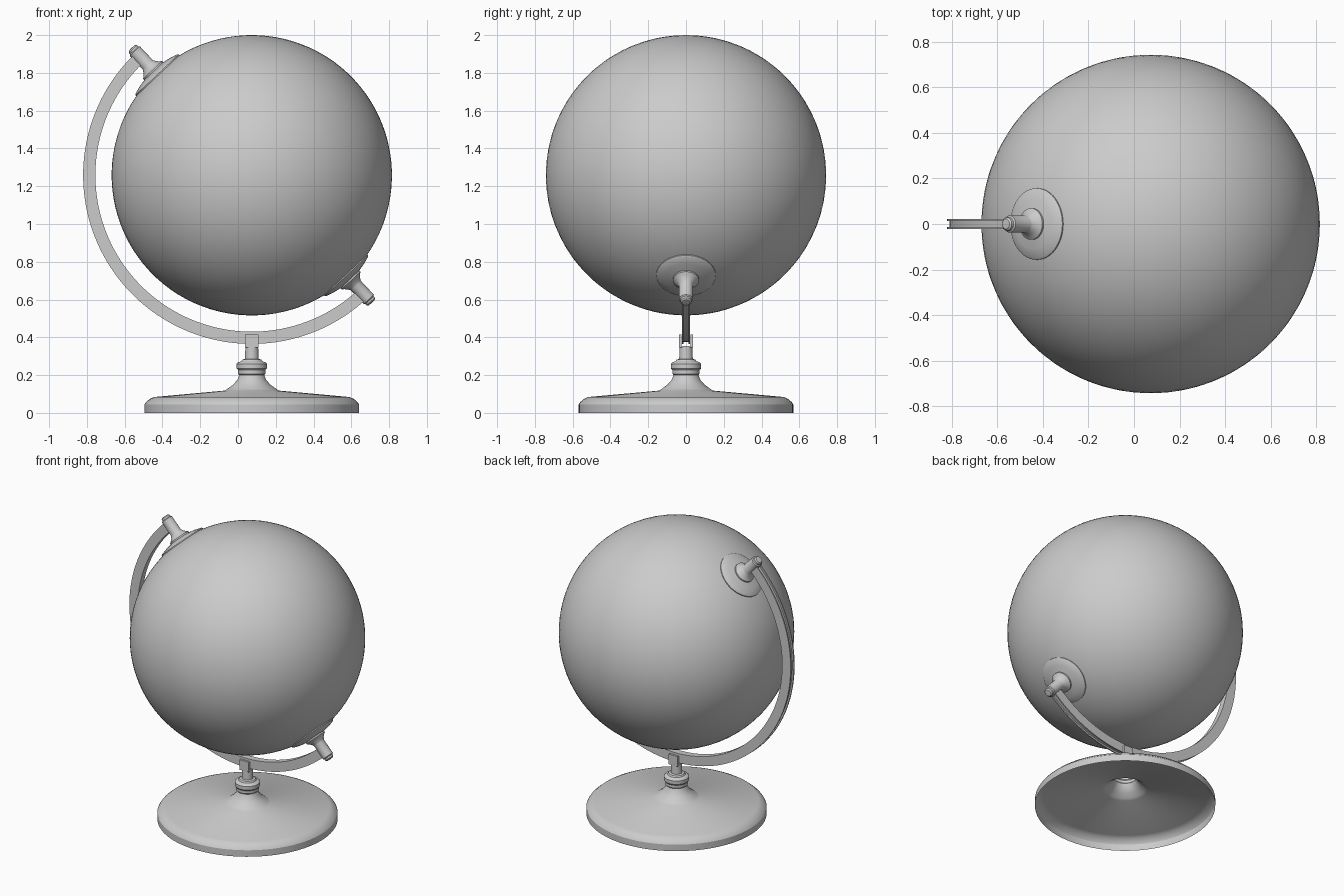
import bpy, bmesh
from math import sin, cos, pi, radians
from mathutils import Matrix, Vector

if "Cube" in bpy.data.objects:
    bpy.data.objects.remove(bpy.data.objects["Cube"])

CX, CZ, R = 0.073, 1.258, 0.742      # globe centre and radius
TILT = radians(-43.3)                # axis leans towards -x
CENTRE = Matrix.Translation((CX, 0, CZ))


def finish(name, bm, matrix, angle=30):
    bmesh.ops.recalc_face_normals(bm, faces=bm.faces)
    mesh = bpy.data.meshes.new(name)
    bm.to_mesh(mesh)
    bm.free()
    mesh.transform(matrix)
    ob = bpy.data.objects.new(name, mesh)
    bpy.context.collection.objects.link(ob)
    bpy.ops.object.select_all(action='DESELECT')
    ob.select_set(True)
    bpy.context.view_layer.objects.active = ob
    bpy.ops.object.shade_smooth_by_angle(angle=radians(angle))
    return ob


def lathe(name, profile, matrix, steps=64):
    """Spin (radius, height) points around local z."""
    bm = bmesh.new()
    vs = [bm.verts.new((r, 0, z)) for r, z in profile]
    es = [bm.edges.new(p) for p in zip(vs, vs[1:])]
    bmesh.ops.spin(bm, geom=vs + es, axis=(0, 0, 1), cent=(0, 0, 0),
                   angle=2 * pi, steps=steps, use_duplicate=False)
    bmesh.ops.remove_doubles(bm, verts=bm.verts, dist=1e-5)
    return finish(name, bm, matrix)


# Globe ball, poles on the tilted axis
bm = bmesh.new()
bmesh.ops.create_uvsphere(bm, u_segments=96, v_segments=48, radius=R)
finish("globe_ball", bm, CENTRE @ Matrix.Rotation(TILT, 4, 'Y'))

# Pole fittings: washer, flared boss, pin and tip, one at each pole
fitting = [(0.157, 0.715), (0.157, 0.731), (0.150, 0.737), (0.11, 0.749),
           (0.069, 0.757), (0.069, 0.766), (0.058, 0.774), (0.046, 0.787),
           (0.038, 0.800), (0.037, 0.802), (0.037, 0.903), (0.030, 0.908),
           (0.029, 0.919), (0.022, 0.926), (0, 0.928)]
for name, turn in (("north_pole_fitting", 0), ("south_pole_fitting", pi)):
    lathe(name, fitting, CENTRE @ Matrix.Rotation(TILT + turn, 4, 'Y'), 48)

# Half-circle arm with a shallow groove along its outer face
section = [(0.828, -0.022), (0.893, -0.022), (0.893, -0.013), (0.882, -0.013),
           (0.882, 0.013), (0.893, 0.013), (0.893, 0.022), (0.828, 0.022)]
bm = bmesh.new()
N, start = 72, pi / 2 - TILT
rings = []
for i in range(N + 1):
    a = start + pi * i / N
    rings.append([bm.verts.new((r * cos(a), y, r * sin(a))) for r, y in section])
for a, b in zip(rings, rings[1:]):
    for j in range(len(section)):
        k = (j + 1) % len(section)
        bm.faces.new((a[j], a[k], b[k], b[j]))
bm.faces.new(rings[0])
bm.faces.new(rings[-1])
finish("meridian_arm", bm, CENTRE)

# Base shell, open underneath, rising into the turned stem
base = [(0.568, 0), (0.568, 0.045), (0.561, 0.056), (0.540, 0.074),
        (0.518, 0.084), (0.143, 0.118), (0.128, 0.128), (0.098, 0.150),
        (0.076, 0.175), (0.066, 0.200), (0.072, 0.207), (0.072, 0.226),
        (0.080, 0.236), (0.080, 0.260), (0.072, 0.268), (0.056, 0.273),
        (0.050, 0.282), (0.036, 0.286), (0.034, 0.348), (0, 0.348)]
lathe("base_and_stem", base, Matrix.Translation((CX, 0, 0)), 96)

# U-shaped clamp holding the arm
fork = [(-0.037, 0.345), (0.037, 0.345), (0.037, 0.415), (0.023, 0.415),
        (0.023, 0.355), (-0.023, 0.355), (-0.023, 0.415), (-0.037, 0.415)]
bm = bmesh.new()
face = bm.faces.new([bm.verts.new((-0.035, y, z)) for y, z in fork])
ext = bmesh.ops.extrude_face_region(bm, geom=[face], use_keep_orig=True)
bmesh.ops.translate(bm, vec=Vector((0.07, 0, 0)),
                    verts=[g for g in ext['geom'] if isinstance(g, bmesh.types.BMVert)])
finish("arm_clamp", bm, Matrix.Translation((CX, 0, 0)))
